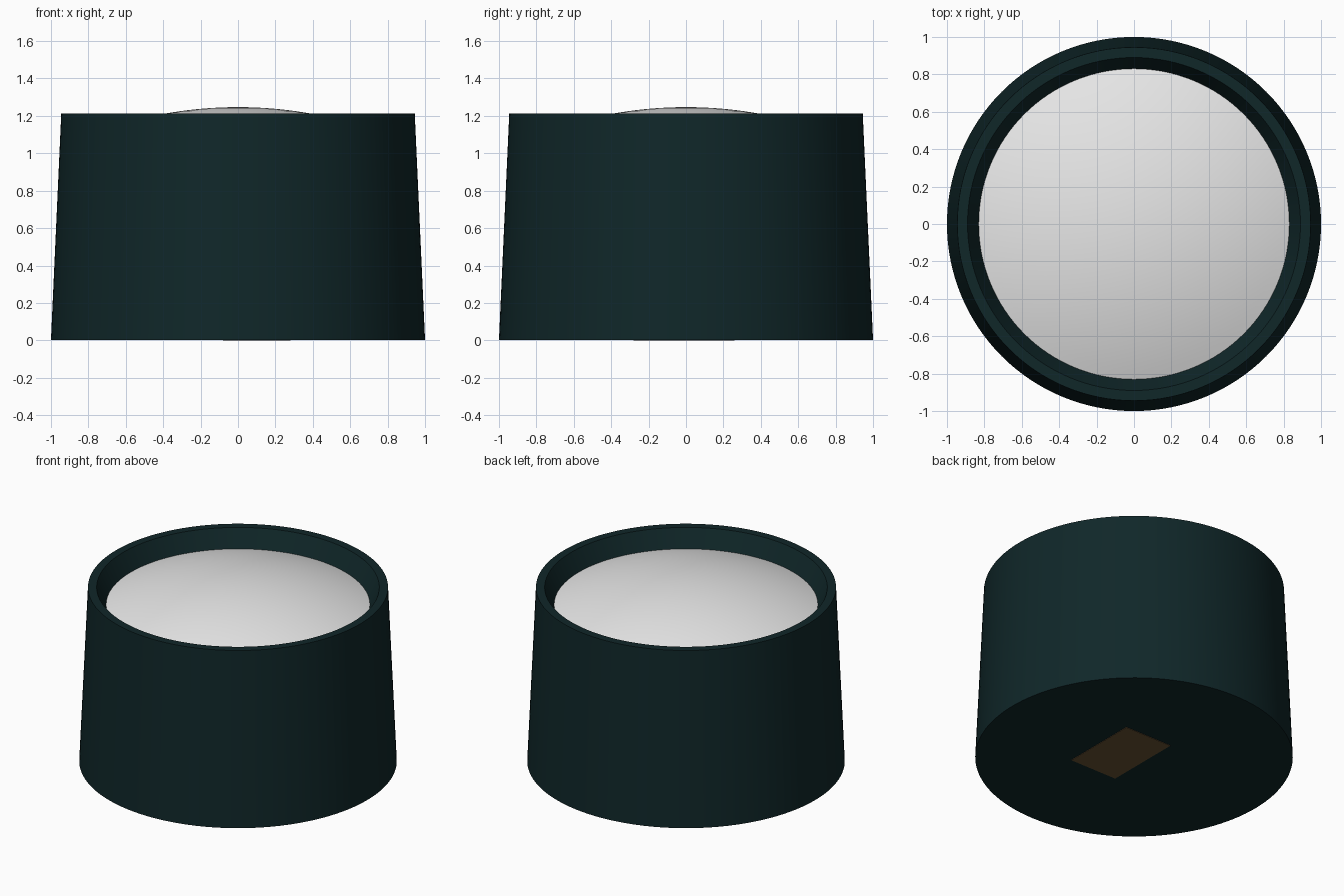
import bpy, bmesh, math

cube = bpy.data.objects.get("Cube")
if cube:
    bpy.data.objects.remove(cube, do_unlink=True)


def make_material(name, rgb):
    mat = bpy.data.materials.new(name)
    mat.use_nodes = True
    color = (*rgb, 1.0)
    mat.diffuse_color = color
    mat.node_tree.nodes["Principled BSDF"].inputs["Base Color"].default_value = color
    return mat


def lathe(name, profile, mat, steps=128):
    """Spin an (r, z) profile around the z axis."""
    bm = bmesh.new()
    verts = [bm.verts.new((r, 0, z)) for r, z in profile]
    edges = [bm.edges.new(pair) for pair in zip(verts, verts[1:])]
    bmesh.ops.spin(bm, geom=verts + edges, cent=(0, 0, 0), axis=(0, 0, 1),
                   angle=math.tau, steps=steps, use_merge=False)
    bmesh.ops.remove_doubles(bm, verts=bm.verts, dist=0.0001)
    bmesh.ops.recalc_face_normals(bm, faces=bm.faces)
    mesh = bpy.data.meshes.new(name)
    bm.to_mesh(mesh)
    bm.free()
    mesh.materials.append(mat)
    obj = bpy.data.objects.new(name, mesh)
    bpy.context.collection.objects.link(obj)
    bpy.ops.object.select_all(action="DESELECT")
    obj.select_set(True)
    bpy.context.view_layer.objects.active = obj
    bpy.ops.object.shade_smooth_by_angle(angle=math.radians(25))
    return obj


teal = make_material("dark teal", (0.005, 0.02, 0.022))
white = make_material("soft white", (0.8, 0.8, 0.8))
amber = make_material("amber brown", (0.14, 0.085, 0.033))

# Tapered housing with a flat rim and a sloping inner lip
BASE = 0.003
lathe("housing", [(0, BASE), (1, BASE), (0.945, 1.212), (0.89, 1.212),
                  (0.83, 1.09), (0.83, 1.0), (0, 1.0)], teal)

# Shallow domed lens, closed underneath
EDGE, LOW, TOP, RINGS = 0.832, 1.09, 1.247, 16
dome = []
for i in range(RINGS + 1):
    t = i / RINGS
    dome.append((EDGE * t, TOP - (TOP - LOW) * t * t))
lathe("dome_lens", dome + [(EDGE, 1.02), (0, 1.02)], white)

# Thin label plate under the base
bpy.ops.mesh.primitive_cube_add(size=1, location=(0.1, -0.01, BASE / 2))
label = bpy.context.object
label.name = "base_label"
label.scale = (0.36, 0.54, BASE)
label.data.materials.append(amber)
